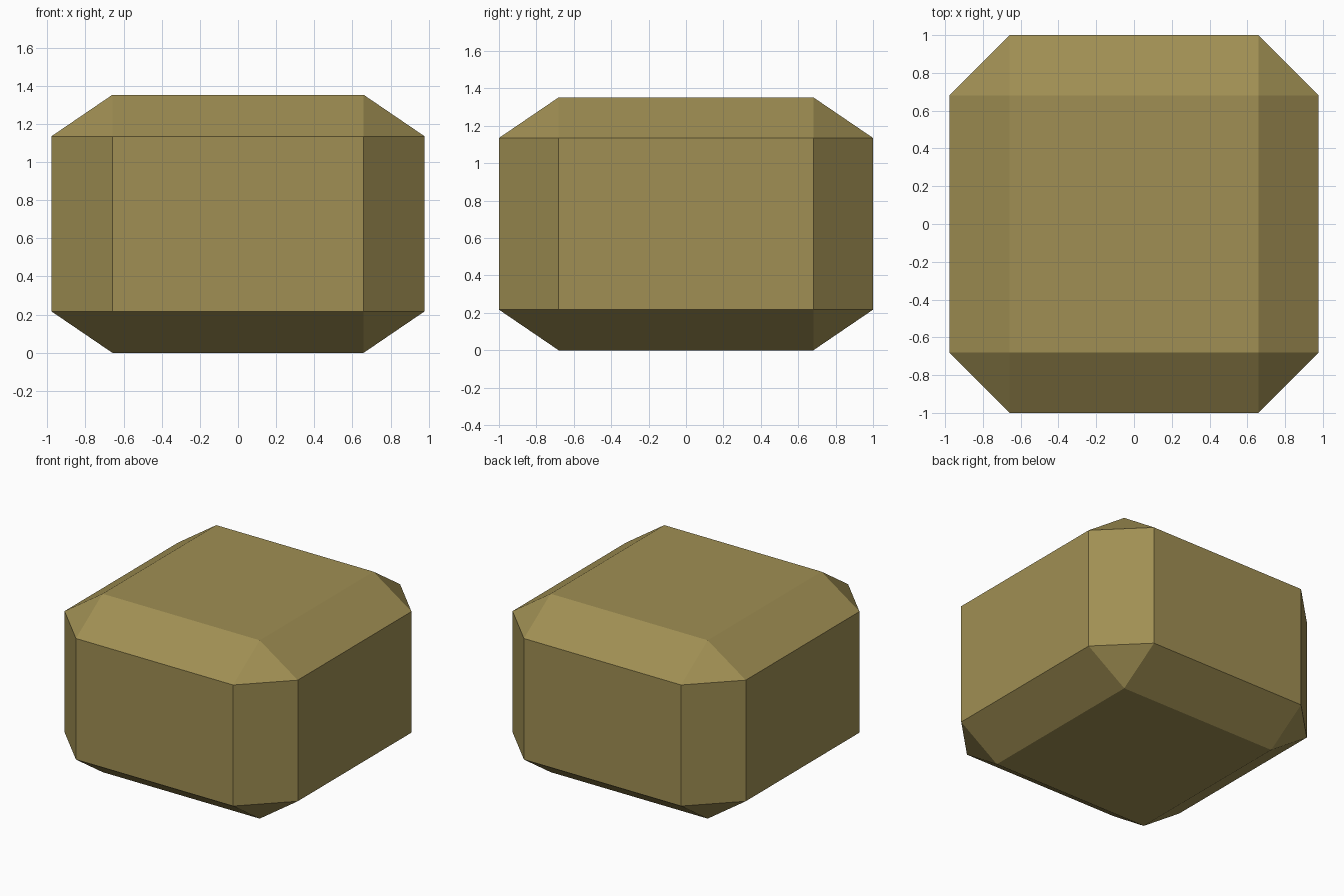
import bpy, bmesh
from mathutils import Matrix, Vector

if "Cube" in bpy.data.objects:
    bpy.data.objects.remove(bpy.data.objects["Cube"])

WIDTH, DEPTH, HEIGHT = 1.956, 2.0, 1.352
CHAMFER, CHAMFER_Z = 0.319, 0.217      # horizontal cut, vertical cut
SQUASH = CHAMFER_Z / CHAMFER

# Single flat colour
olive = bpy.data.materials.new("olive tan")
olive.diffuse_color = (0.351, 0.275, 0.087, 1.0)
olive.use_nodes = True
olive.node_tree.nodes["Principled BSDF"].inputs["Base Color"].default_value = olive.diffuse_color

# Box with every edge chamfered evenly, then flattened vertically
bm = bmesh.new()
bmesh.ops.create_cube(bm, size=1.0,
                      matrix=Matrix.Diagonal((WIDTH, DEPTH, HEIGHT / SQUASH, 1)))
bmesh.ops.bevel(bm, geom=bm.edges[:], offset=CHAMFER, offset_type='OFFSET',
                segments=1, affect='EDGES', profile=0.5)
bmesh.ops.scale(bm, vec=Vector((1, 1, SQUASH)), verts=bm.verts)
bmesh.ops.translate(bm, vec=Vector((0, 0, HEIGHT / 2)), verts=bm.verts)
bmesh.ops.recalc_face_normals(bm, faces=bm.faces)

mesh = bpy.data.meshes.new("chamfered_block")
bm.to_mesh(mesh)
bm.free()
mesh.materials.append(olive)
block = bpy.data.objects.new("chamfered_block", mesh)
bpy.context.collection.objects.link(block)
